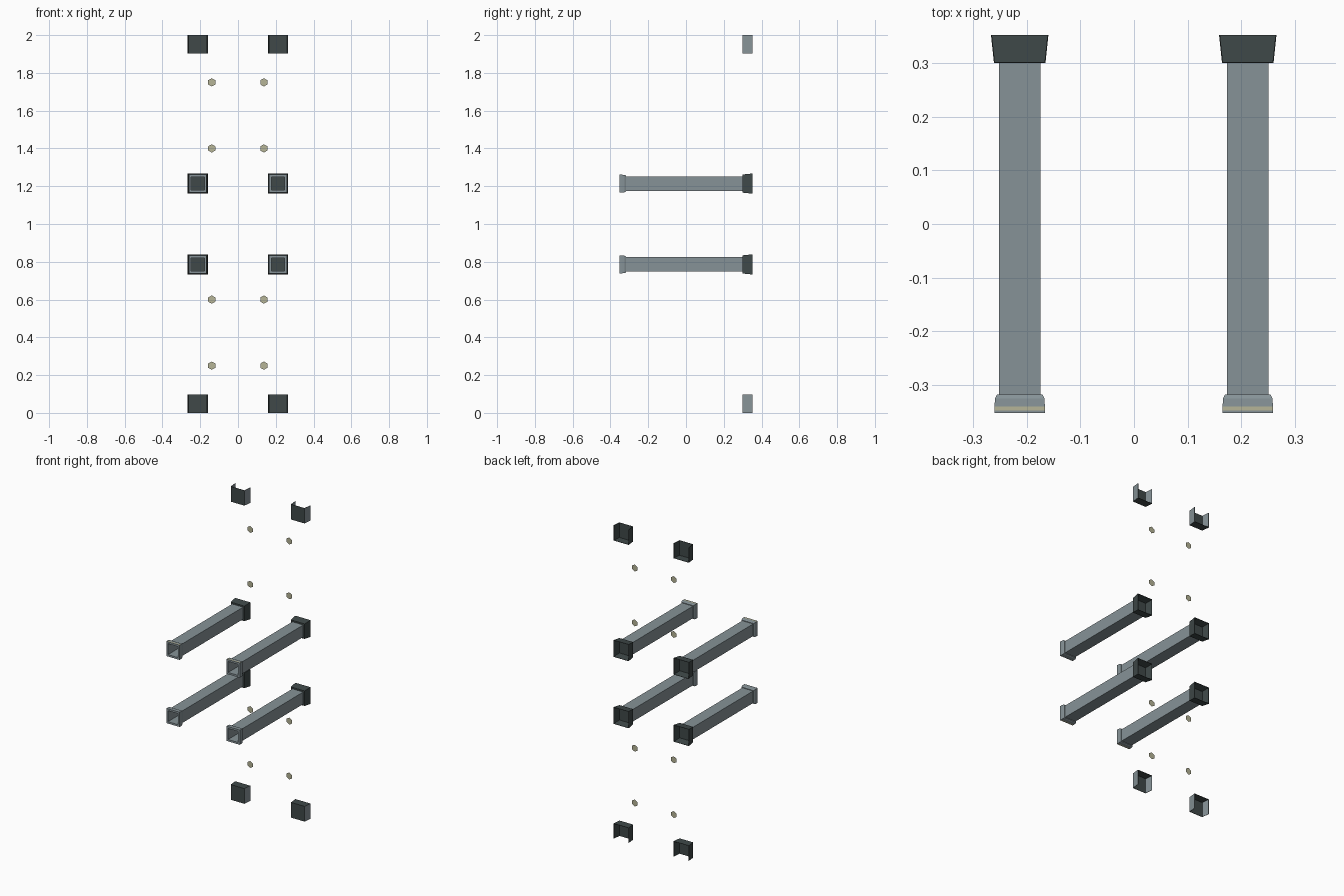
import bpy, bmesh
from mathutils import Vector

old = bpy.data.objects.get("Cube")
if old:
    bpy.data.objects.remove(old, do_unlink=True)


def material(name, rgb):
    m = bpy.data.materials.new(name)
    m.use_nodes = True
    color = (*rgb, 1)
    m.diffuse_color = color
    m.node_tree.nodes["Principled BSDF"].inputs["Base Color"].default_value = color
    return m


GREY = material("steel_grey", (0.24, 0.29, 0.31))
DARK = material("dark_slate", (0.05, 0.066, 0.066))
CREAM = material("pale_cream", (0.47, 0.46, 0.31))


def finish(name, bm, location, materials):
    mesh = bpy.data.meshes.new(name)
    bm.to_mesh(mesh)
    bm.free()
    for m in materials:
        mesh.materials.append(m)
    obj = bpy.data.objects.new(name, mesh)
    obj.location = location
    bpy.context.collection.objects.link(obj)
    return obj


def square_loft(rings, front_plate=False, open_side=0):
    """Join rectangular rings (half x, half z, y); open_side omits the +z or -z wall."""
    bm = bmesh.new()
    loops = [[bm.verts.new((sx * hx, y, sz * hz))
              for sx, sz in ((-1, -1), (1, -1), (1, 1), (-1, 1))]
             for hx, hz, y in rings]
    for a, b in zip(loops, loops[1:]):
        for i in range(4):
            if (i == 0 and open_side < 0) or (i == 2 and open_side > 0):
                continue
            j = (i + 1) % 4
            bm.faces.new((a[i], a[j], b[j], b[i]))
    if front_plate:
        bm.faces.new(loops[0])
    bm.normal_update()
    return bm


def cap(name, location, half_z, flare_z, open_side=0):
    """Flared cap with a closed front plate and an open back, in thin sheet."""
    bm = square_loft([(0.048, half_z, 0.30), (0.0535, flare_z, 0.352)],
                     True, open_side)
    bmesh.ops.recalc_face_normals(bm, faces=bm.faces)
    bmesh.ops.solidify(bm, geom=bm.faces[:], thickness=0.002)
    bm.normal_update()
    if open_side:
        for f in bm.faces:
            f.material_index = int(f.normal.x > 0.9)
    finish(name, bm, location, [DARK, GREY])


for side, x in (("right", -0.213), ("left", 0.212)):
    for level, s in (("upper", 1), ("lower", -1)):
        tag = f"{level}_{side}"
        spot = Vector((x, 0, 1 + s * 0.214))

        # Hollow square tube
        inner, outer = 0.035, 0.0385
        bm = square_loft([(inner, inner, 0.298), (inner, inner, -0.345),
                          (outer, outer, -0.345), (outer, outer, 0.30)])
        bmesh.ops.recalc_face_normals(bm, faces=bm.faces)
        finish(f"tube_{tag}", bm, spot, [GREY])

        # Front flange with a cream strip on its outer side
        profile = [(0.035, -0.34), (0.035, -0.352), (0.047, -0.352),
                   (0.047, -0.348), (0.047, -0.34), (0.046, -0.325),
                   (0.0425, -0.318), (0.0385, -0.318)]
        bm = square_loft([(h, h, y) for h, y in profile])
        bmesh.ops.recalc_face_normals(bm, faces=bm.faces)
        for f in bm.faces:
            c = f.calc_center_median()
            if s * c.z > 0.046 and -0.348 < c.y < -0.34:
                f.material_index = 1
        finish(f"flange_{tag}", bm, spot, [GREY, CREAM])

        # Cap at the back of the tube
        cap(f"tube_cap_{tag}", spot, 0.048, 0.0535)

        # Loose corner cap, open at its outer end
        cap(f"corner_cap_{tag}", (x, 0, 1 + s * 0.9515), 0.0485, 0.0485, s)

        # Flat hexagonal studs
        for place, dz in (("inner", 0.4), ("outer", 0.75)):
            bm = bmesh.new()
            bmesh.ops.create_circle(bm, cap_ends=True, segments=6, radius=0.022)
            stud = finish(f"stud_{place}_{tag}", bm,
                          (0.137 if x > 0 else -0.139, 0.322, 1 + s * dz), [CREAM])
            stud.rotation_euler.x = 1.5708
